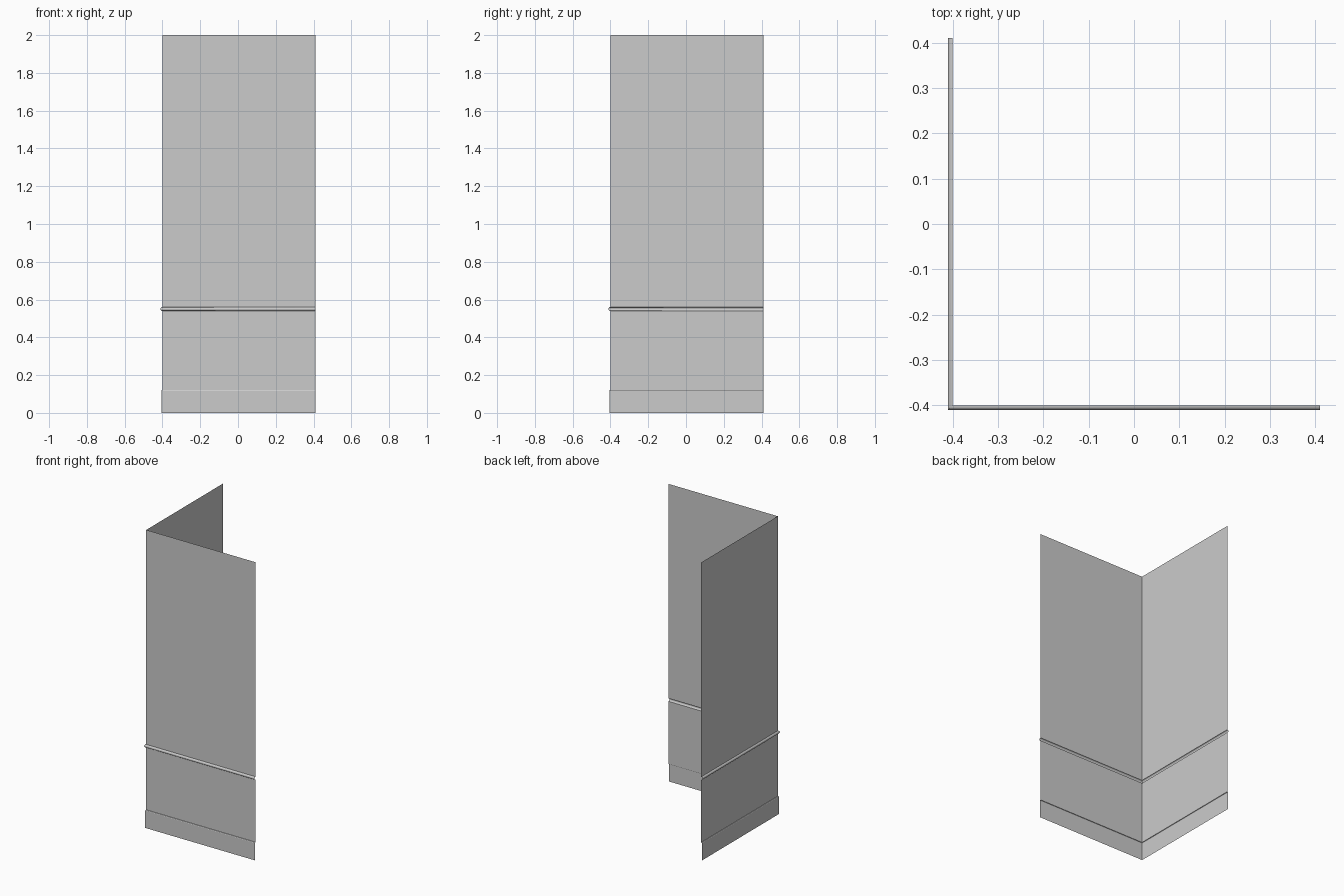
import bpy, math

if "Cube" in bpy.data.objects:
    bpy.data.objects.remove(bpy.data.objects["Cube"])

END = 0.411    # free ends of both walls
FACE = 0.401   # distance of the wall face from the centre


def sweep(name, profile, smooth=False):
    """Sweep an open (outward offset, height) profile round the mitred corner."""
    verts, faces = [], []
    for out, z in profile:
        d = -(FACE + out)
        verts += [(d, END, z), (d, d, z), (END, d, z)]
    for i in range(len(profile) - 1):
        for j in range(2):
            a = i * 3 + j
            faces.append((a, a + 1, a + 4, a + 3))
    mesh = bpy.data.meshes.new(name)
    mesh.from_pydata(verts, [], faces)
    mesh.update()
    ob = bpy.data.objects.new(name, mesh)
    bpy.context.collection.objects.link(ob)
    if smooth:
        bpy.context.view_layer.objects.active = ob
        ob.select_set(True)
        bpy.ops.object.shade_smooth_by_angle(angle=math.radians(40))
        ob.select_set(False)
    return ob


# Skirting board with a small sloped top lip
sweep("skirting_board", [(0.005, 0), (0.005, 0.116), (0.003, 0.12), (0, 0.121)])

# Wall panels below and above the rail
sweep("lower_wall", [(0, 0.121), (0, 0.54)])
sweep("upper_wall", [(0, 0.56), (0, 2.0)])

# Half-round dado rail
R = 0.01
rail = [(R * math.cos(t), 0.55 + R * math.sin(t))
        for t in (math.radians(-90 + 22.5 * k) for k in range(9))]
sweep("dado_rail", rail, smooth=True)
